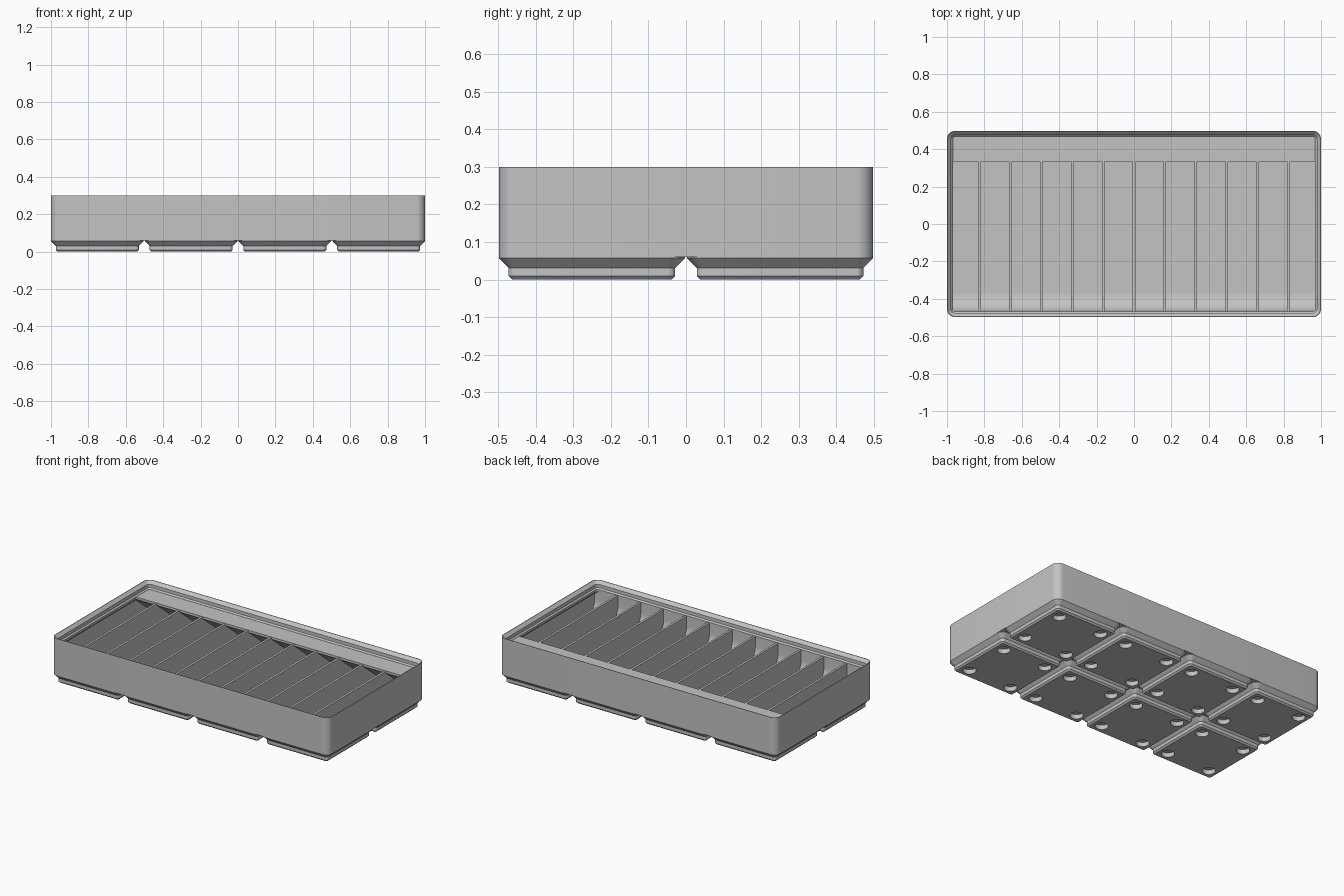
import bpy, bmesh, math

old = bpy.data.objects.get("Cube")
if old:
    bpy.data.objects.remove(old, do_unlink=True)

HX, HY, R = 83.75, 41.75, 3.75      # outer half sizes and corner radius in mm
U = 1.0 / HX                        # mm to scene units
FLOOR, RIM = 7.0, 21.0

grey = bpy.data.materials.new("light grey plastic")
grey.use_nodes = True
colour = (0.55, 0.55, 0.55, 1)
grey.diffuse_color = colour
grey.node_tree.nodes["Principled BSDF"].inputs["Base Color"].default_value = colour


def finish(bm, name):
    """Scale the mesh to scene units and turn it into an object."""
    bmesh.ops.recalc_face_normals(bm, faces=bm.faces[:])
    bmesh.ops.scale(bm, vec=(U, U, U), verts=bm.verts[:])
    mesh = bpy.data.meshes.new(name)
    bm.to_mesh(mesh)
    bm.free()
    mesh.materials.append(grey)
    obj = bpy.data.objects.new(name, mesh)
    bpy.context.collection.objects.link(obj)
    return obj


def rounded_ring(bm, hx, hy, r, z, steps=8):
    ring = []
    for k, (sx, sy) in enumerate([(1, 1), (-1, 1), (-1, -1), (1, -1)]):
        for i in range(steps + 1):
            a = math.pi / 2 * (k + i / steps)
            ring.append(bm.verts.new((sx * (hx - r) + r * math.cos(a),
                                      sy * (hy - r) + r * math.sin(a), z)))
    return ring


def loft(name, hx, hy, profile):
    """Join rounded rectangles given as (inset, height), capping both ends."""
    bm = bmesh.new()
    rings = [rounded_ring(bm, hx - i, hy - i, max(R - i, 0.5), z) for i, z in profile]
    for a, b in zip(rings, rings[1:]):
        for j in range(len(a)):
            k = (j + 1) % len(a)
            bm.faces.new((a[j], a[k], b[k], b[j]))
    bm.faces.new(rings[0])
    bm.faces.new(rings[-1])
    return finish(bm, name)


def extrude_x(name, profile, x0, x1):
    """Extrude a closed (y, z) profile along x."""
    bm = bmesh.new()
    face = bm.faces.new([bm.verts.new((x0, y, z)) for y, z in profile])
    out = bmesh.ops.extrude_face_region(bm, geom=[face])
    verts = [g for g in out["geom"] if isinstance(g, bmesh.types.BMVert)]
    bmesh.ops.translate(bm, vec=(x1 - x0, 0, 0), verts=verts)
    return finish(bm, name)


parts = []

# Tray shell: outside wall, stacking lip, inside wall, floor
shell = [(0, 5), (0, 25.1), (0.3, 25.1), (1.9, 23.5), (1.9, 21.7), (2.6, RIM),
         (2.6, 19.8), (0.95, 18.15), (0.95, 7.6), (1.5, FLOOR)]
parts.append(loft("tray_shell", HX, HY, shell))

# Thin dividers between the twelve compartments
END = 40.6
divider = [(-END, FLOOR - 0.5), (END, FLOOR - 0.5), (END, RIM - 0.3), (-END, RIM - 0.3)]
for k in range(-5, 6):
    x = k * 13.83
    parts.append(extrude_x("divider", divider, x - 0.6, x + 0.6))

# Label shelf along the back with a sloping underside
SIDE = 82.6
shelf = [(28, RIM - 0.05), (28, 19.7), (END, 9.5), (END, RIM - 0.05)]
parts.append(extrude_x("label_shelf", shelf, -SIDE, SIDE))

# Curved finger scoop along the front
lip_y, r = -39.15, 8
scoop = [(-END, FLOOR - 0.5), (-END, RIM - 0.5), (lip_y, RIM - 0.5)]
for i in range(11):
    a = math.pi / 2 * i / 10
    scoop.append((lip_y + r - r * math.cos(a), FLOOR + r - r * math.sin(a)))
scoop.append((lip_y + r, FLOOR - 0.5))
parts.append(extrude_x("finger_scoop", scoop, -SIDE, SIDE))

# One stepped foot with four round magnet holes
foot = loft("foot", 20.75, 20.75, [(2.95, 0), (2.15, 0.8), (2.15, 2.6), (0, 4.75), (0, 5)])
bm = bmesh.new()
for sx in (-1, 1):
    for sy in (-1, 1):
        made = bmesh.ops.create_cone(bm, cap_ends=True, segments=32,
                                     radius1=3.25, radius2=3.25, depth=4.8)
        bmesh.ops.translate(bm, vec=(13 * sx, 13 * sy, 0), verts=made["verts"])
cutter = finish(bm, "magnet_hole_cutter")
cutter.hide_render = True
mod = foot.modifiers.new("magnet_holes", 'BOOLEAN')
mod.operation = 'DIFFERENCE'
mod.solver = 'EXACT'
mod.object = cutter
bpy.context.view_layer.update()
cut_mesh = bpy.data.meshes.new_from_object(foot.evaluated_get(bpy.context.evaluated_depsgraph_get()))
foot.modifiers.clear()
foot.data = cut_mesh
bpy.data.objects.remove(cutter, do_unlink=True)

# Repeat the foot over a four by two grid
for i in range(4):
    for j in range(2):
        obj = foot if i == j == 0 else foot.copy()
        if obj is not foot:
            bpy.context.collection.objects.link(obj)
        obj.location = ((i - 1.5) * 42 * U, (j - 0.5) * 42 * U, 0)
        parts.append(obj)

# Smooth the rounded corners and keep the edges sharp
bpy.ops.object.select_all(action='DESELECT')
for obj in parts:
    obj.select_set(True)
bpy.context.view_layer.objects.active = parts[0]
bpy.ops.object.shade_smooth_by_angle(angle=math.radians(30))
